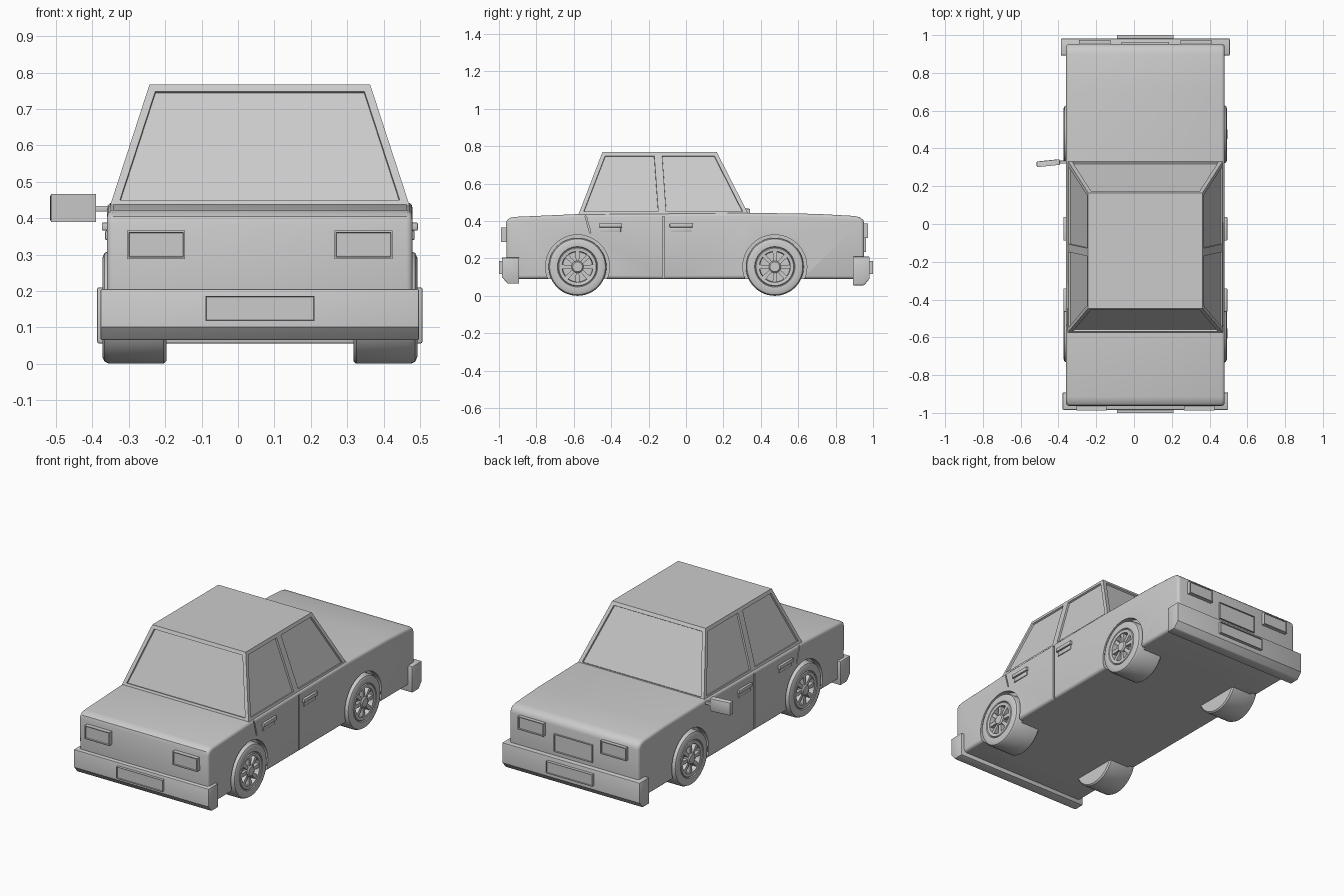
import bpy, bmesh, math
from mathutils import Matrix, Vector

if "Cube" in bpy.data.objects:
    bpy.data.objects.remove(bpy.data.objects["Cube"])

CX = 0.06                      # body centre line; the single mirror offsets it
WHEEL_Y, WHEEL_Z = (-0.58, 0.475), 0.155


def add_prism(bm, profile, x0, x1):
    """Extrude a (y, z) profile along x."""
    a = [bm.verts.new((x0, y, z)) for y, z in profile]
    b = [bm.verts.new((x1, y, z)) for y, z in profile]
    n = len(profile)
    bm.faces.new(a)
    bm.faces.new(b[::-1])
    for i in range(n):
        bm.faces.new((a[i], b[i], b[(i + 1) % n], a[(i + 1) % n]))


def rect(y0, y1, z0, z1):
    return [(y0, z0), (y1, z0), (y1, z1), (y0, z1)]


def circle(y, z, r, n=48):
    return [(y + r * math.cos(2 * math.pi * i / n), z + r * math.sin(2 * math.pi * i / n)) for i in range(n)]


def make(name, bm, bevel=0, segments=2, cutter=None, smooth=True):
    bmesh.ops.recalc_face_normals(bm, faces=bm.faces)
    me = bpy.data.meshes.new(name)
    bm.to_mesh(me)
    bm.free()
    ob = bpy.data.objects.new(name, me)
    bpy.context.collection.objects.link(ob)
    bpy.ops.object.select_all(action='DESELECT')
    bpy.context.view_layer.objects.active = ob
    ob.select_set(True)
    if bevel:
        m = ob.modifiers.new("bevel", 'BEVEL')
        m.width, m.segments, m.limit_method = bevel, segments, 'ANGLE'
        m.angle_limit = math.radians(50)
        bpy.ops.object.modifier_apply(modifier=m.name)
    if cutter:
        m = ob.modifiers.new("cut", 'BOOLEAN')
        m.operation, m.solver, m.object = 'DIFFERENCE', 'EXACT', cutter
        bpy.ops.object.modifier_apply(modifier=m.name)
    if smooth:
        bpy.ops.object.shade_smooth_by_angle(angle=math.radians(35))
    return ob


def panel(name, x, half, y0, y1, z0, z1, rim=0.007):
    """Framed panel whose recessed face is at y1."""
    bm = bmesh.new()
    add_prism(bm, rect(y0, y1, z0, z1), x - half, x + half)
    bmesh.ops.recalc_face_normals(bm, faces=bm.faces)
    out = 1 if y1 > y0 else -1
    faces = [f for f in bm.faces if f.normal.y * out > 0.9]
    bmesh.ops.inset_individual(bm, faces=faces, thickness=rim, depth=0)
    bmesh.ops.inset_individual(bm, faces=faces, thickness=0.002, depth=-0.006)
    return make(name, bm, smooth=False)


# Cutter for wheel arches and door seams
bm = bmesh.new()
for s in (-1, 1):
    for y in WHEEL_Y:
        add_prism(bm, circle(y, WHEEL_Z, 0.171), CX + s * 0.385, CX + s * 0.46)
    seam = (CX + s * 0.41, CX + s * 0.46)
    add_prism(bm, rect(-0.126, -0.114, 0.05, 0.425), *seam)
    add_prism(bm, [(-0.541, 0.43), (-0.534, 0.43), (-0.508, 0.335), (-0.515, 0.335)], *seam)
cutter = make("body_cutter", bm, smooth=False)
cutter.hide_render = True
cutter.hide_viewport = True

# Lower body
bm = bmesh.new()
add_prism(bm, [(-0.957, 0.09), (-0.963, 0.385), (-0.957, 0.405), (-0.94, 0.417), (-0.915, 0.422),
               (-0.575, 0.437), (0.33, 0.444), (0.7, 0.438), (0.9, 0.427), (0.93, 0.42),
               (0.948, 0.405), (0.953, 0.385), (0.953, 0.09)], CX - 0.42, CX + 0.42)
make("body", bm, bevel=0.017, segments=3, cutter=cutter)

# Cabin with recessed windows
bm = bmesh.new()
base_y, roof_y = (-0.577, -0.126, 0.337), (-0.447, -0.15, 0.165)
ring = []
for s, order in ((-1, (0, 1, 2)), (1, (2, 1, 0))):
    for i in order:
        ring.append((bm.verts.new((CX + s * 0.413, base_y[i], 0.43)),
                     bm.verts.new((CX + s * 0.303, roof_y[i], 0.768))))
windows = []
for i in range(6):
    (a, at), (b, bt) = ring[i], ring[(i + 1) % 6]
    windows.append(bm.faces.new((a, b, bt, at)))
bm.faces.new([t for _, t in ring])
bm.faces.new([b for b, _ in ring][::-1])
bmesh.ops.recalc_face_normals(bm, faces=bm.faces)
bmesh.ops.inset_individual(bm, faces=windows, thickness=0.021, depth=0, use_even_offset=True)
bmesh.ops.inset_individual(bm, faces=windows, thickness=0.001, depth=-0.01, use_even_offset=True)
make("cabin", bm, smooth=False)

# Bumpers: rear at -y, front at +y
for name, s, y_out, half, z0, z1 in (("rear_bumper", -1, 0.984, 0.438, 0.065, 0.205),
                                     ("front_bumper", 1, 0.982, 0.447, 0.056, 0.21)):
    bm = bmesh.new()
    add_prism(bm, [(s * 0.892, z0), (s * (y_out - 0.03), z0), (s * y_out, z0 + 0.036),
                   (s * y_out, z1), (s * 0.892, z1)], CX - half, CX + half)
    make(name, bm, bevel=0.005)

# Plates, grille and lights
panel("rear_plate", CX, 0.15, -0.97, -1.0, 0.118, 0.186, 0.002)
panel("front_plate", CX, 0.15, 0.97, 1.0, 0.118, 0.186, 0.002)
panel("grille", CX, 0.125, 0.94, 0.963, 0.235, 0.338, 0.004)
for s, side in ((-1, "left"), (1, "right")):
    panel(side + "_tail_light", CX + s * 0.285, 0.08, -0.95, -0.988, 0.288, 0.366)
    panel(side + "_headlight", CX + s * 0.268, 0.083, 0.94, 0.974, 0.31, 0.386)

# Door handles
for s, side in ((-1, "left"), (1, "right")):
    for y, end in ((-0.403, "rear"), (-0.025, "front")):
        bm = bmesh.new()
        add_prism(bm, rect(y - 0.062, y + 0.062, 0.366, 0.388), CX + s * 0.41, CX + s * 0.434)
        add_prism(bm, rect(y - 0.055, y + 0.055, 0.34, 0.366), CX + s * 0.41, CX + s * 0.425)
        make(f"{side}_{end}_handle", bm, bevel=0.003)

# Wheels: lathed tyre and rim with spokes and hub
TYRE = [(0, 0.257), (0.148, 0.257), (0.155, 0.265), (0.155, 0.415), (0.149, 0.427), (0.136, 0.433),
        (0.108, 0.431), (0.104, 0.425), (0.1, 0.431), (0.083, 0.429), (0.08, 0.402), (0, 0.402)]
HUB = [(0, 0.39), (0.032, 0.39), (0.032, 0.428), (0.026, 0.434), (0, 0.434)]


def lathe(bm, profile, n=48):
    rings = []
    for r, x in profile:
        k = n if r else 1
        rings.append([bm.verts.new((x, r * math.cos(2 * math.pi * i / n), r * math.sin(2 * math.pi * i / n)))
                      for i in range(k)])
    for p, q in zip(rings, rings[1:]):
        for i in range(n):
            j = (i + 1) % n
            quad = (p[i % len(p)], p[j % len(p)], q[j % len(q)], q[i % len(q)])
            bm.faces.new(list(dict.fromkeys(quad)))


for s, side in ((-1, "left"), (1, "right")):
    for y, end in zip(WHEEL_Y, ("rear", "front")):
        bm = bmesh.new()
        lathe(bm, TYRE)
        lathe(bm, HUB)
        for i in range(8):
            start = len(bm.verts)
            add_prism(bm, [(0.02, -0.008), (0.088, -0.012), (0.088, 0.012), (0.02, 0.008)], 0.395, 0.425)
            bm.verts.ensure_lookup_table()
            bmesh.ops.rotate(bm, verts=bm.verts[start:], matrix=Matrix.Rotation(i * math.pi / 4, 3, 'X'))
        bmesh.ops.transform(bm, matrix=Matrix.Translation((CX, y, WHEEL_Z)) @ Matrix.Diagonal((s, 1, 1, 1)),
                            verts=bm.verts)
        make(f"{side}_{end}_wheel", bm)

# Single side mirror with its arm
bm = bmesh.new()
add_prism(bm, rect(-0.015, 0.015, -0.038, 0.038), -0.062, 0.062)
bmesh.ops.inset_individual(bm, faces=[f for f in bm.faces if f.calc_center_median().y < -0.01],
                           thickness=0.006, depth=0)
bmesh.ops.transform(bm, matrix=Matrix.Translation((-0.454, 0.322, 0.428)) @ Matrix.Rotation(math.radians(6), 4, 'Z'),
                    verts=bm.verts)
make("side_mirror", bm, bevel=0.006)
bm = bmesh.new()
add_prism(bm, rect(0.319, 0.335, 0.418, 0.434), -0.41, -0.335)
make("mirror_arm", bm, bevel=0.003)
